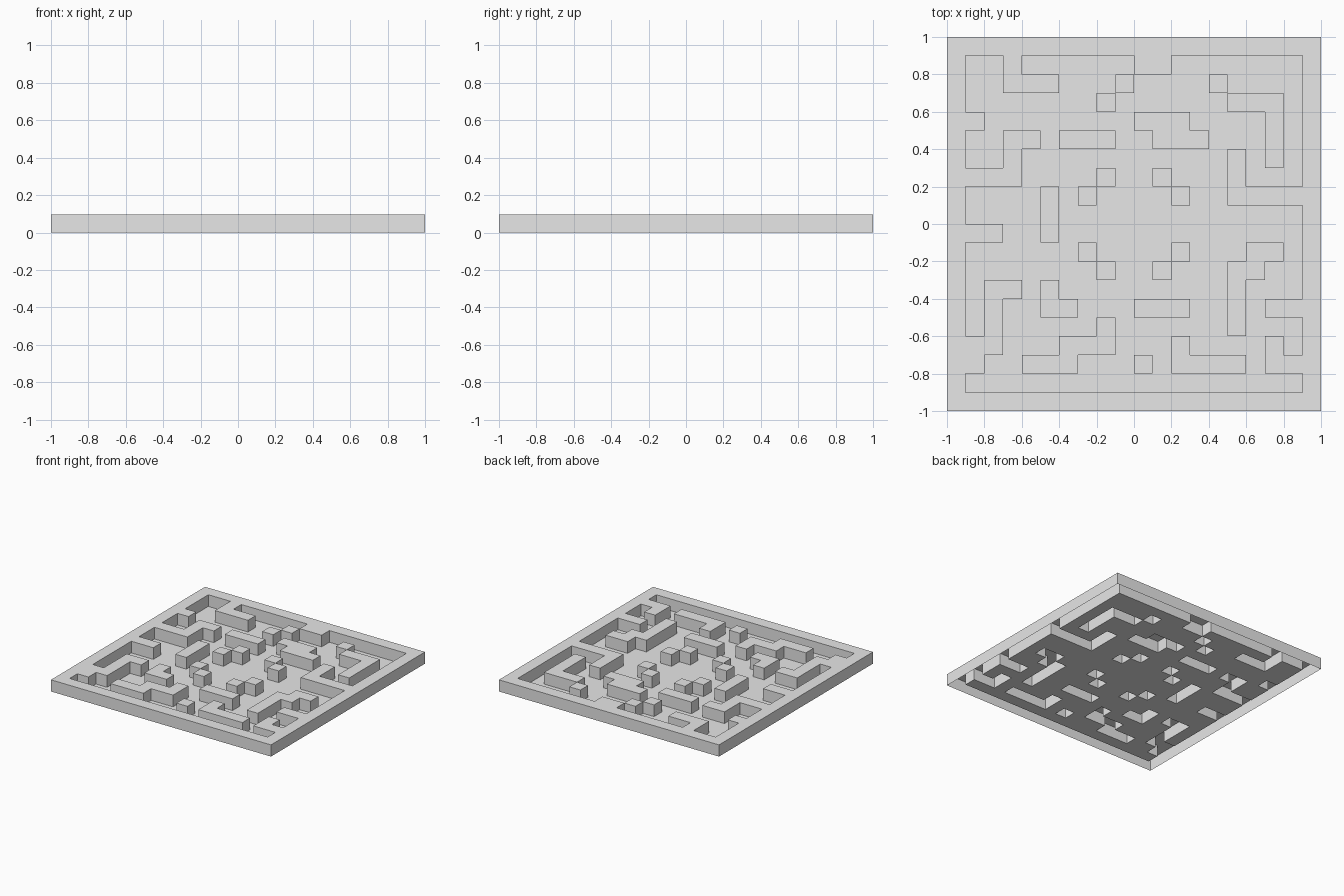
import bpy
import bmesh
from mathutils import Vector

cube = bpy.data.objects.get("Cube")
if cube:
    bpy.data.objects.remove(cube, do_unlink=True)

HEIGHT = 0.096
CELL = 0.1
SIZE = 20
LAST = SIZE - 1
STEPS = {"E": (1, 0), "W": (-1, 0), "N": (0, -1), "S": (0, 1)}
wall_cells = set()


def wall(col, row, path=""):
    """Lay a wall from a cell (counted from the back left) along compass steps."""
    wall_cells.add((col, row))
    for step in path:
        dx, dy = STEPS[step]
        col, row = col + dx, row + dy
        wall_cells.add((col, row))


# Outer rim
wall(0, 0, "E" * LAST + "S" * LAST + "W" * LAST + "N" * LAST)

# Walls in the back half
wall(3, 1, "SEE")
wall(10, 1, "E")
wall(9, 2)
wall(8, 3)
wall(14, 2)
wall(15, 3, "EESSS")
wall(1, 4)
wall(1, 7, "EENNE")
wall(6, 5, "EE")
wall(10, 4, "EE")
wall(11, 5, "EE")
wall(15, 6, "SSEEE")
wall(5, 8, "SS")

# Walls in the front half
wall(1, 10, "E")
wall(3, 13, "WSSSWS")
wall(5, 13, "SE")
wall(17, 11, "WSWSSS")
wall(17, 14, "E")
wall(10, 14, "EE")
wall(4, 17, "EENEEN")
wall(10, 17)
wall(12, 16, "SEEE")
wall(17, 16, "SE")

# Central blocks, mirrored both ways
for col, row in ((8, 7), (7, 8)):
    for c in (col, LAST - col):
        for r in (row, LAST - row):
            wall(c, r)


def is_wall(face):
    c = face.calc_center_median()
    return (int((c.x + 1) / CELL), int((1 - c.y) / CELL)) in wall_cells


# Plain grey material
grey = bpy.data.materials.new("light grey")
grey.use_nodes = True
colour = (0.8, 0.8, 0.8, 1)
grey.diffuse_color = colour
grey.node_tree.nodes["Principled BSDF"].inputs["Base Color"].default_value = colour

# Floor sheet, one face per cell
bm = bmesh.new()
bmesh.ops.create_grid(bm, x_segments=SIZE, y_segments=SIZE, size=1)

# Raise the walls and the rim, leaving them hollow and open underneath
lifted = [f for f in bm.faces if is_wall(f)]
raised = bmesh.ops.extrude_face_region(bm, geom=lifted)["geom"]
tops = [v for v in raised if isinstance(v, bmesh.types.BMVert)]
bmesh.ops.translate(bm, verts=tops, vec=Vector((0, 0, HEIGHT)))
covered = [f for f in bm.faces
           if all(v.co.z < HEIGHT / 2 for v in f.verts) and is_wall(f)]
bmesh.ops.delete(bm, geom=covered, context="FACES")

mesh = bpy.data.meshes.new("maze_board")
bm.to_mesh(mesh)
bm.free()
mesh.materials.append(grey)
board = bpy.data.objects.new("maze_board", mesh)
bpy.context.collection.objects.link(board)
